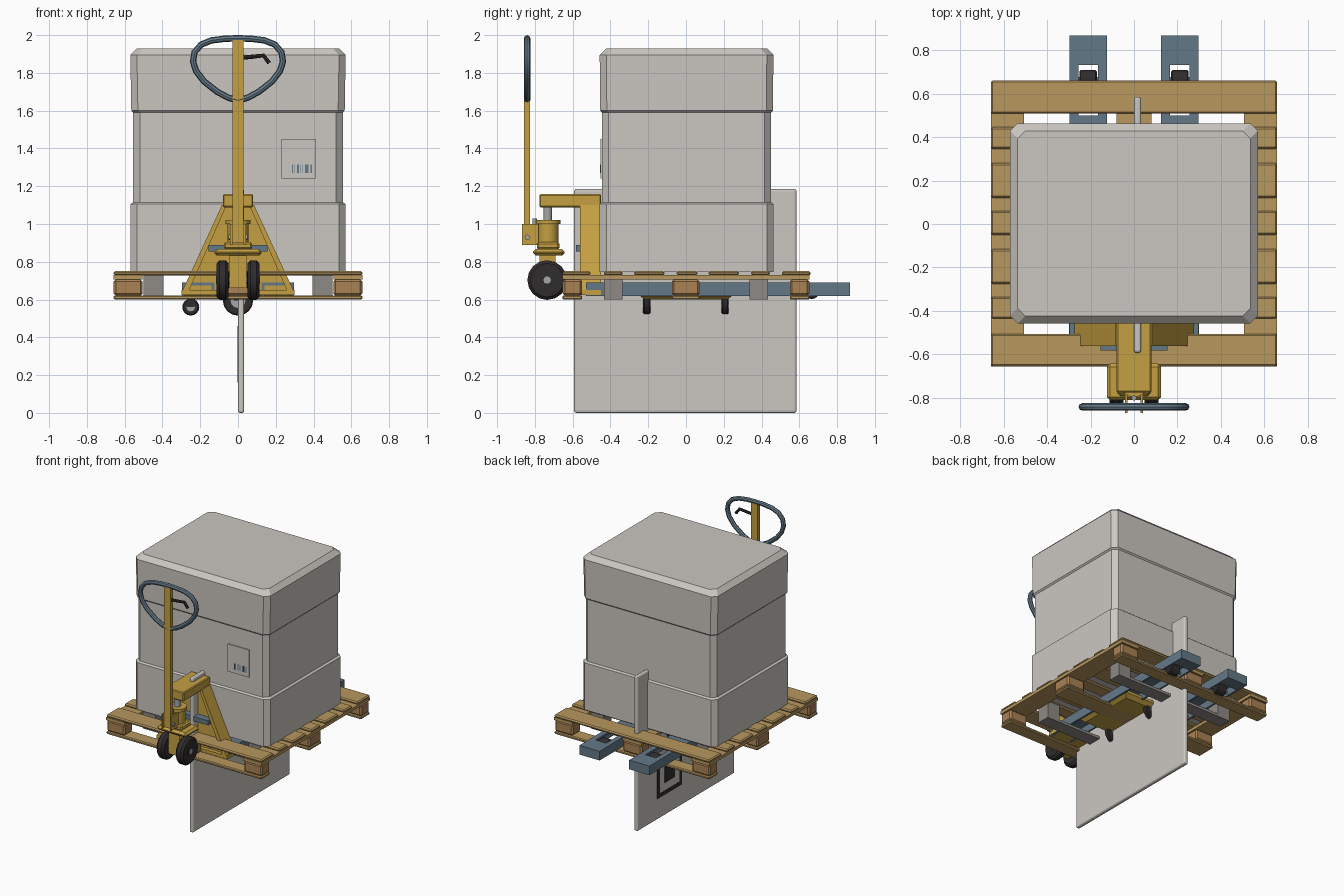
import bpy, bmesh, math
from mathutils import Matrix, Vector

if "Cube" in bpy.data.objects:
    bpy.data.objects.remove(bpy.data.objects["Cube"])


def colour(name, r, g, b):
    m = bpy.data.materials.new(name)
    m.use_nodes = True
    c = [((v / 255 + 0.055) / 1.055) ** 2.4 for v in (r, g, b)] + [1]
    m.diffuse_color = c
    m.node_tree.nodes["Principled BSDF"].inputs["Base Color"].default_value = c
    return m


CARD = colour("pale grey card", 203, 199, 193)
BOARD = colour("board wood", 184, 152, 95)
BLOCK = colour("block wood", 170, 130, 85)
SKID = colour("skid grey", 142, 138, 133)
YELLOW = colour("machine yellow", 196, 160, 66)
SLATE = colour("slate blue", 100, 121, 136)
RUBBER = colour("black rubber", 48, 44, 46)
STEEL = colour("steel", 165, 167, 168)


def finish(name, bm, mat, bevel=0, seg=1, smooth=False):
    bmesh.ops.recalc_face_normals(bm, faces=bm.faces)
    me = bpy.data.meshes.new(name)
    bm.to_mesh(me)
    bm.free()
    me.materials.append(mat)
    ob = bpy.data.objects.new(name, me)
    bpy.context.collection.objects.link(ob)
    if bevel:
        mod = ob.modifiers.new("edge", "BEVEL")
        mod.width, mod.segments = bevel, seg
    if smooth:
        bpy.ops.object.select_all(action="DESELECT")
        ob.select_set(True)
        bpy.context.view_layer.objects.active = ob
        bpy.ops.object.shade_smooth_by_angle(angle=math.radians(40))
    return ob


def box(name, x, y, z, mat, bevel=0, seg=1):
    bm = bmesh.new()
    spans = (x, y, z)
    size = [b - a for a, b in spans]
    mid = Vector([(a + b) / 2 for a, b in spans])
    bmesh.ops.create_cube(bm, size=1, matrix=Matrix.Translation(mid) @ Matrix.Diagonal(size + [1]))
    return finish(name, bm, mat, bevel, seg)


def cyl(name, centre, r, depth, axis, mat, sides=16, bevel=0, smooth=True):
    bm = bmesh.new()
    turn = {"X": Matrix.Rotation(math.pi / 2, 4, "Y"), "Y": Matrix.Rotation(math.pi / 2, 4, "X"),
            "Z": Matrix.Identity(4)}[axis]
    bmesh.ops.create_cone(bm, cap_ends=True, segments=sides, radius1=r, radius2=r, depth=depth,
                          matrix=Matrix.Translation(centre) @ turn)
    return finish(name, bm, mat, bevel, 1, smooth)


def loft(name, rings, mat):
    bm = bmesh.new()
    loops = [[bm.verts.new(p) for p in ring] for ring in rings]
    n = len(loops[0])
    for a, b in zip(loops, loops[1:]):
        for i in range(n):
            bm.faces.new((a[i], a[(i + 1) % n], b[(i + 1) % n], b[i]))
    bm.faces.new(loops[0])
    bm.faces.new(loops[-1])
    return finish(name, bm, mat)


def tube(name, points, r, mat, closed=False):
    cu = bpy.data.curves.new(name, "CURVE")
    cu.dimensions, cu.bevel_depth, cu.bevel_resolution = "3D", r, 2
    cu.use_fill_caps = True
    sp = cu.splines.new("POLY")
    sp.points.add(len(points) - 1)
    for p, co in zip(sp.points, points):
        p.co = (*co, 1)
    sp.use_cyclic_u = closed
    temp = bpy.data.objects.new(name, cu)
    bm = bmesh.new()
    bpy.context.collection.objects.link(temp)
    bpy.context.view_layer.update()
    me = bpy.data.meshes.new_from_object(temp.evaluated_get(bpy.context.evaluated_depsgraph_get()))
    bm.from_mesh(me)
    bpy.data.objects.remove(temp)
    bpy.data.meshes.remove(me)
    return finish(name, bm, mat, smooth=True)


# Carton: stacked octagonal sleeves with a chamfered lid
def octagon(z, hx, hy, c=0.035):
    corner = [(hx, hy - c), (hx - c, hy)]
    pts = corner + [(-x, y) for x, y in corner[::-1]]
    pts += [(-x, -y) for x, y in pts]
    return [(x, y + 0.003, z) for x, y in pts]


loft("carton", [octagon(*s) for s in (
    (0.745, 0.57, 0.46), (1.105, 0.57, 0.46), (1.115, 0.555, 0.448), (1.59, 0.555, 0.448),
    (1.6, 0.565, 0.457), (1.895, 0.57, 0.46), (1.93, 0.535, 0.425))], CARD)
box("carton_label", (0.23, 0.41), (-0.453, -0.444), (1.24, 1.45), CARD)
for i, w in enumerate((0.006, 0.003, 0.009, 0.005, 0.003, 0.012, 0.004, 0.008)):
    x = 0.285 + i * 0.014
    box("label_bar", (x, x + w), (-0.456, -0.452), (1.27, 1.315), SLATE)

# Upright panel with a plain square mark on its left-hand printed side
box("upright_panel", (0, 0.033), (-0.592, 0.585), (0, 1.185), CARD, 0.012, 3)
for y, z in (((0.05, 0.35), (0.16, 0.19)), ((0.05, 0.35), (0.43, 0.46)),
             ((0.05, 0.08), (0.16, 0.46)), ((0.32, 0.35), (0.16, 0.46)),
             ((0.14, 0.26), (0.25, 0.37))):
    box("panel_mark", (-0.003, 0.001), y, z, RUBBER)

# Timber pallet
for y0, y1 in ((-0.655, -0.505), (-0.435, -0.335), (-0.275, -0.115), (-0.05, 0.06),
               (0.12, 0.28), (0.345, 0.445), (0.507, 0.66)):
    box("deck_board", (-0.658, 0.658), (y0, y1), (0.728, 0.75), BOARD, 0.008)
for x0, x1 in ((-0.658, -0.505), (-0.08, 0.08), (0.505, 0.658)):
    box("stringer", (x0, x1), (-0.655, 0.655), (0.706, 0.729), BOARD)
    for y0, y1 in ((-0.653, -0.55), (-0.075, 0.072), (0.55, 0.653)):
        box("pallet_block", (x0, x1), (y0, y1), (0.62, 0.707), BLOCK, 0.012)
for y0, y1 in ((-0.655, -0.55), (-0.075, 0.072), (0.55, 0.655)):
    box("bottom_board", (-0.658, 0.658), (y0, y1), (0.6, 0.622), BOARD, 0.006)

# Grey skids under the carton
for s in (-1, 1):
    y = sorted((s * 0.335, s * 0.435))
    box("skid_board", (-0.5, 0.5), y, (0.6, 0.62), SKID)
    for x in ((-0.5, -0.395), (0.395, 0.5)):
        box("skid_block", x, y, (0.62, 0.73), SKID)

# Forks: open channels with a roller slot near the tip
for s in (-1, 1):
    cx = s * 0.211
    for a, b in ((-0.086, -0.045), (0.045, 0.086)):
        box("fork_top", (cx + a, cx + b), (-0.53, 0.867), (0.675, 0.69), SLATE)
    for y in ((-0.53, 0.5), (0.73, 0.867)):
        box("fork_middle", (cx - 0.046, cx + 0.046), y, (0.675, 0.69), SLATE)
    for a, b in ((-0.086, -0.072), (0.072, 0.086)):
        box("fork_side", (cx + a, cx + b), (-0.53, 0.867), (0.62, 0.69), SLATE)
    box("fork_tip", (cx - 0.075, cx + 0.075), (0.77, 0.867), (0.62, 0.68), SLATE)
    cyl("fork_roller", (cx, 0.665, 0.645), 0.042, 0.08, "X", RUBBER, 16, 0.006)
    cyl("roller_axle", (cx, 0.665, 0.645), 0.01, 0.15, "X", STEEL, 8)

# Low yellow carriage with castors
loft("carriage", [[(x * k, y * k, z) for x, y in ((-0.29, -0.25), (0.29, -0.25), (0.29, 0.25), (-0.29, 0.25))]
                  for z, k in ((0.6, 0.88), (0.625, 1), (0.645, 1))], YELLOW)
for y in (-0.208, 0.207):
    for x, r in ((-0.25, 0.045), (0, 0.08)):
        z = 0.515 + r
        cyl("castor", (x, y, z), r, 0.038, "Y", RUBBER, 16, 0.006)
        cyl("castor_hub", (x, y, z), r * 0.5, 0.042, "Y", STEEL, 12)
        box("castor_bracket", (x - 0.02, x + 0.02), (y - 0.022, y + 0.022), (z, 0.63), RUBBER)

# Sloping front frame with flanged sides
def slab(name, outline, y0, y1):
    return loft(name, [[(x, y, z) for x, z in outline] for y in (y0, y1)], YELLOW)


slab("frame_plate", [(-0.29, 0.635), (0.29, 0.635), (0.08, 1.1), (-0.08, 1.1)], -0.53, -0.5)
for s in (-1, 1):
    slab("frame_flange", [(s * 0.3, 0.635), (s * 0.265, 0.635), (s * 0.06, 1.1), (s * 0.085, 1.1)], -0.56, -0.45)
box("frame_foot", (-0.3, 0.3), (-0.56, -0.45), (0.625, 0.65), YELLOW)
box("frame_bar", (-0.155, 0.155), (-0.582, -0.53), (0.855, 0.89), SLATE)
box("frame_head", (-0.08, 0.08), (-0.775, -0.45), (1.088, 1.158), YELLOW, 0.006)

# Pump and steering base
cyl("piston", (0, -0.732, 1.05), 0.023, 0.1, "Z", STEEL)
cyl("pump_body", (0, -0.73, 0.93), 0.055, 0.15, "Z", YELLOW)
cyl("pump_collar", (0, -0.73, 1.01), 0.066, 0.022, "Z", YELLOW)
box("pump_base", (-0.125, 0.125), (-0.81, -0.642), (0.832, 0.868), YELLOW, 0.015)
box("pump_foot", (-0.075, 0.075), (-0.79, -0.67), (0.865, 0.905), YELLOW, 0.01)
box("steering_block", (-0.045, 0.045), (-0.775, -0.69), (0.66, 0.835), YELLOW)
cyl("wheel_axle", (0, -0.735, 0.703), 0.02, 0.235, "X", STEEL, 10)
for s in (-1, 1):
    cyl("steering_wheel", (s * 0.081, -0.735, 0.703), 0.105, 0.064, "X", RUBBER, 16, 0.016)
    cyl("wheel_hub", (s * 0.081, -0.735, 0.703), 0.045, 0.068, "X", RUBBER, 12)
    x = sorted((s * 0.03, s * 0.042))
    box("handle_lug", x, (-0.868, -0.78), (0.89, 1.0), YELLOW)
cyl("handle_pivot", (0, -0.84, 0.93), 0.014, 0.1, "X", STEEL, 12)
cyl("pump_valve", (0, -0.8, 0.98), 0.012, 0.1, "Z", STEEL, 10)

# Tiller handle
box("tiller_shaft", (-0.029, 0.029), (-0.857, -0.825), (0.9, 1.975), YELLOW)
half = [(0.07, 1.981), (0.14, 1.972), (0.195, 1.95), (0.23, 1.91), (0.238, 1.86),
        (0.222, 1.81), (0.18, 1.755), (0.11, 1.7), (0.05, 1.668)]
path = [(0, 1.983)] + half + [(0, 1.655)] + [(-x, z) for x, z in half[::-1]]
tube("handle_loop", [(x, -0.841, z) for x, z in path], 0.017, SLATE, True)
tube("release_lever", [(x, -0.841, z) for x, z in ((0.02, 1.88), (0.08, 1.886), (0.135, 1.892), (0.165, 1.852))],
     0.011, RUBBER)
